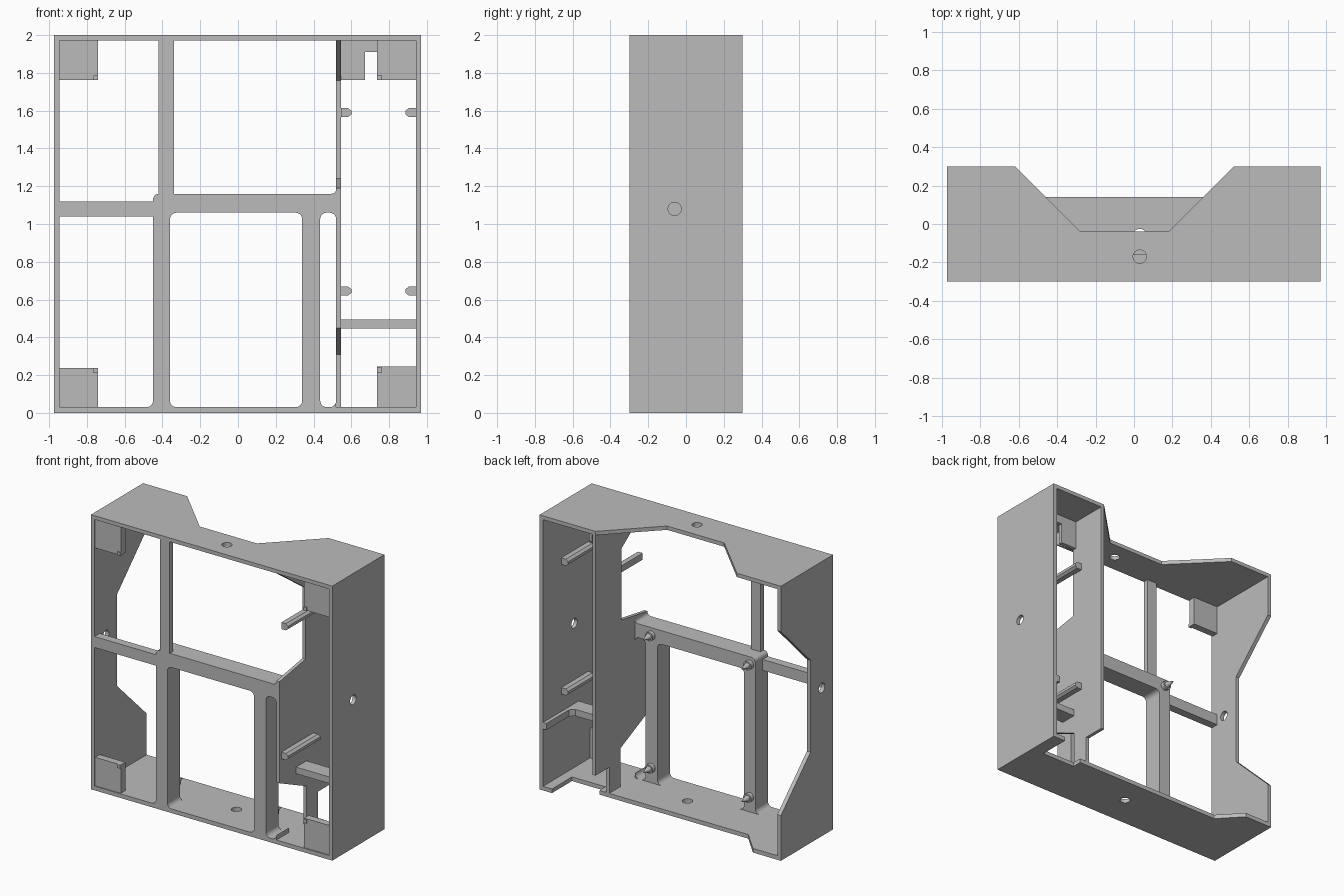
import bpy, bmesh, math
from mathutils import Vector, Matrix

if "Cube" in bpy.data.objects:
    bpy.data.objects.remove(bpy.data.objects["Cube"])

grey = bpy.data.materials.new("plain_grey")
grey.diffuse_color = (0.5, 0.5, 0.5, 1)
grey.use_nodes = True
grey.node_tree.nodes["Principled BSDF"].inputs["Base Color"].default_value = grey.diffuse_color


def finish(name, bm):
    bmesh.ops.recalc_face_normals(bm, faces=bm.faces)
    mesh = bpy.data.meshes.new(name)
    bm.to_mesh(mesh)
    bm.free()
    mesh.materials.append(grey)
    ob = bpy.data.objects.new(name, mesh)
    bpy.context.collection.objects.link(ob)
    return ob


def place(axis, a, b, t):
    """Map profile coordinates a, b and depth t to 3D."""
    return {"x": (t, a, b), "y": (a, t, b), "z": (a, b, t)}[axis]


def prism(name, axis, pts, lo, hi):
    """Extrude a 2D outline along an axis."""
    bm = bmesh.new()
    face = bm.faces.new([bm.verts.new(place(axis, a, b, lo)) for a, b in pts])
    ext = bmesh.ops.extrude_face_region(bm, geom=[face], use_keep_orig=True)
    move = Vector(place(axis, 0, 0, hi - lo))
    bmesh.ops.translate(bm, vec=move, verts=[g for g in ext["geom"] if isinstance(g, bmesh.types.BMVert)])
    return finish(name, bm)


def box(name, x0, x1, y0, y1, z0, z1):
    return prism(name, "z", [(x0, y0), (x1, y0), (x1, y1), (x0, y1)], z0, z1)


def circle(a, b, r, n=24):
    return [(a + r * math.cos(i * math.tau / n), b + r * math.sin(i * math.tau / n)) for i in range(n)]


def drill(ob, axis, a, b, lo, hi):
    """Cut a round hole through a wall."""
    cutter = prism(ob.name + "_hole_cutter", axis, circle(a, b, 0.035), lo, hi)
    cutter.hide_render = True
    mod = ob.modifiers.new("hole", "BOOLEAN")
    mod.operation = "DIFFERENCE"
    mod.solver = "EXACT"
    mod.object = cutter


F = -0.3          # front plane
BAR = -0.155      # back of the deep bars

# Outer shell
top = prism("top_panel", "z", [(-.975, F), (.97, F), (.97, .3), (.52, .3), (.18, -.04),
                               (-.28, -.04), (-.62, .3), (-.975, .3)], 1.972, 2)
bottom = prism("bottom_panel", "z", [(-.975, F), (.97, F), (.97, .3), (.87, .3), (.87, .07), (.6, .07),
                                     (.6, .14), (-.6, .14), (-.75, .3), (-.975, .3)], 0, .03)
left = prism("left_panel", "x", [(F, .03), (.3, .03), (.3, .33), (-.04, .66), (-.04, 1.33),
                                 (.3, 1.67), (.3, 1.972), (F, 1.972)], -.975, -.946)
right = box("right_panel", .942, .97, F, .3, .03, 1.972)
drill(top, "z", .03, -.17, 1.9, 2.1)
drill(bottom, "z", .03, -.06, -.1, .1)
drill(left, "x", -.17, 1.08, -1.1, -.9)
drill(right, "x", -.06, 1.08, .9, 1.1)

# Inner divider with front cut-outs
prism("divider", "x", [(.3, 1.972), (F, 1.972), (0, 1.76), (0, 1.24), (F, 1.19), (F, .45), (.01, .31),
                       (.01, .03), (.14, .03), (.14, .22), (.3, .22)], .52, .545)

# Front frame bars
box("upper_post", -.42, -.34, F, -.26, 1.16, 1.972)
box("left_rail", -.946, -.45, F, -.24, 1.04, 1.12)
rail = [(-.45, 1.06), (.52, 1.06), (.52, 1.16), (-.42, 1.16)]
rail += [(-.42 - .03 * math.sin(t), 1.13 + .03 * math.cos(t)) for t in (.4, .8, 1.2, 1.57)]
prism("middle_rail", "y", rail, F, BAR)
box("lower_left_post", -.45, -.36, F, BAR, .03, 1.06)
box("lower_right_post", .34, .435, F, BAR, .03, 1.06)


def fillet(x, z, sx, sz, r=.035):
    """Rounded inside corner; sx, sz point into the opening."""
    pts = [(x, z)]
    for i in range(7):
        t = i * math.pi / 12
        pts.append((x + sx * r * (1 - math.sin(t)), z + sz * r * (1 - math.cos(t))))
    prism("corner_fillet", "y", pts, F, BAR)


for x, s in ((-.36, 1), (.34, -1), (.435, 1), (.52, -1)):
    fillet(x, .03, s, 1)
    fillet(x, 1.06, s, -1)
fillet(-.45, .03, -1, 1)
fillet(.52, 1.16, -1, 1, .025)

# Mounting pegs on the back of the frame
for x in (-.405, .388):
    for z in (.14, 1.105):
        prism("peg_collar", "y", circle(x, z, .032), BAR, BAR + .03)
        bm = bmesh.new()
        bmesh.ops.create_cone(bm, cap_ends=True, segments=16, radius1=.022, radius2=.003, depth=.06,
                              matrix=Matrix.Translation((x, BAR + .06, z)) @ Matrix.Rotation(-math.pi / 2, 4, "X"))
        finish("peg_tip", bm)

# Corner pads, each with a small raised lip at the free corner
P0, P1 = -.292, -.24
for x0, x1, z0, z1, lx, lz in ((-.946, -.74, 1.762, 1.972, -.765, 1.762), (-.946, -.74, .03, .237, -.765, .212),
                               (.737, .942, 1.762, 1.972, .737, 1.762), (.737, .942, .03, .245, .737, .215)):
    box("corner_pad", x0, x1, P0, P1, z0, z1)
    box("pad_lip", lx, lx + .025, F, P0, lz, lz + .025)

# Notched plate behind the upper right pad
prism("notched_plate", "y", [(.545, 1.762), (.672, 1.762), (.672, 1.91), (.737, 1.91), (.737, 1.762),
                             (.76, 1.762), (.76, 1.972), (.545, 1.972)], 0, .03)

# Shelf in the right compartment, running back along the outer wall
prism("shelf", "z", [(.545, -.11), (.942, -.11), (.942, .3), (.915, .3), (.915, .04), (.885, .01),
                     (.545, .01)], .447, .495)

# Guide prongs on both sides of the right compartment
for z in (.645, 1.59):
    for x, s in ((.545, 1), (.942, -1)):
        prong = [(x, z - .024), (x + s * .037, z - .024), (x + s * .055, z - .01),
                 (x + s * .055, z + .01), (x + s * .037, z + .024), (x, z + .024)]
        prism("guide_prong", "y", prong, -.28 if s > 0 else -.22, .09)
